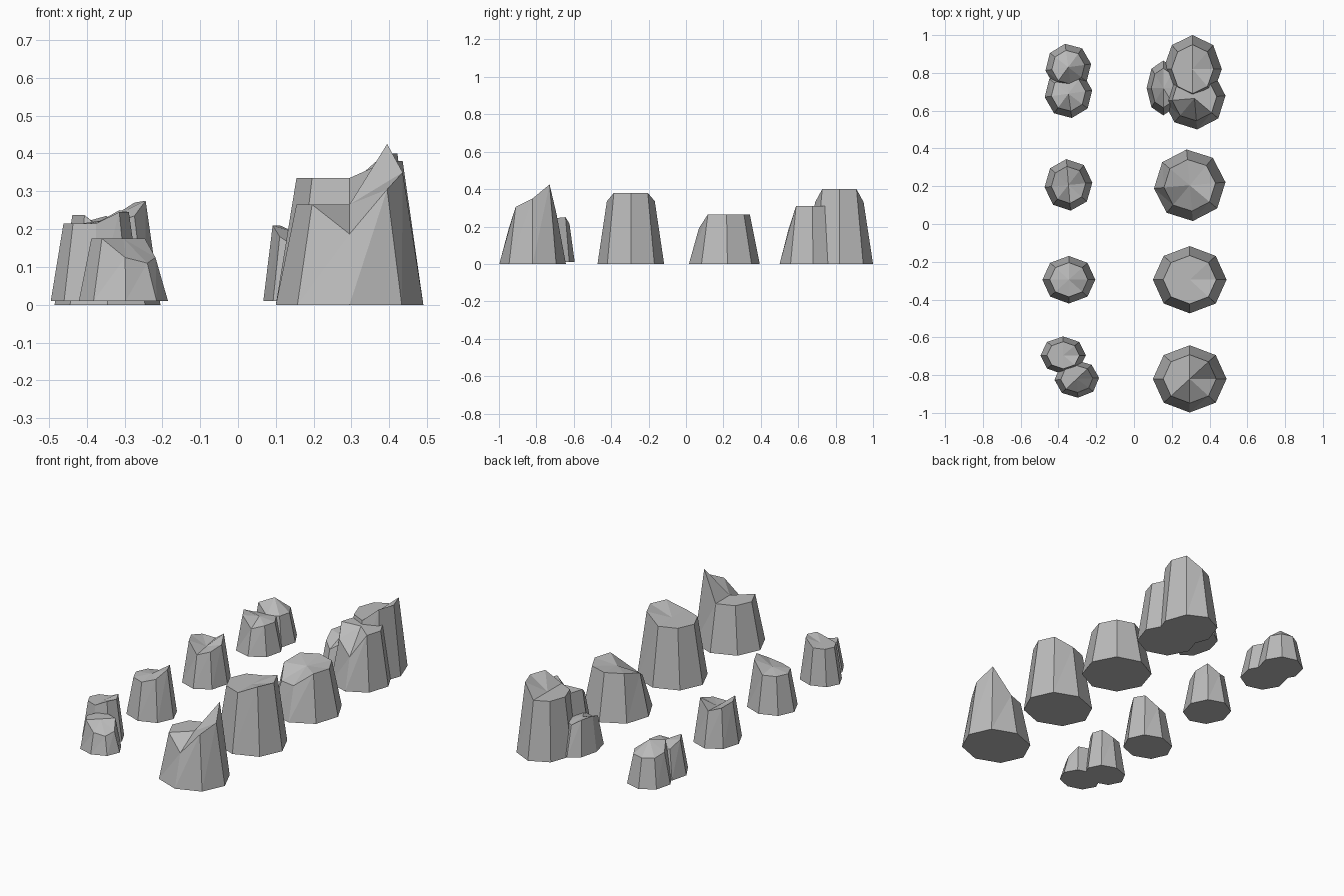
import bpy
import bmesh
from math import cos, sin, radians

default_cube = bpy.data.objects.get("Cube")
if default_cube:
    bpy.data.objects.remove(default_cube, do_unlink=True)

# Single stone colour
stone = bpy.data.materials.new("grey_stone")
stone.use_nodes = True
stone.diffuse_color = (0.5, 0.5, 0.5, 1)
stone.node_tree.nodes["Principled BSDF"].inputs["Base Color"].default_value = stone.diffuse_color

# Rim corners, counter-clockwise from +x
CORNERS = ("left", "back_left", "back", "back_right",
           "right", "front_right", "front", "front_left")


def rock(name, centre, radius, height, taper=0.72, turn=0, peak=None, bottom=0.0, **rim):
    """Eight-sided tapered stump; rim gives the height of each uneven top corner."""
    bm = bmesh.new()
    base, top = [], []
    for i, corner in enumerate(CORNERS):
        angle = radians(turn + 45 * i)
        dx, dy = radius[0] * cos(angle), radius[1] * sin(angle)
        base.append(bm.verts.new((dx, dy, bottom)))
        top.append(bm.verts.new((dx * taper, dy * taper, rim.get(corner, height))))
    middle = bm.verts.new((0, 0, height if peak is None else peak))
    for i in range(len(CORNERS)):
        j = (i + 1) % len(CORNERS)
        # Side split into triangles, then a fan to the middle of the top
        bm.faces.new((base[i], base[j], top[j]))
        bm.faces.new((base[i], top[j], top[i]))
        bm.faces.new((top[i], top[j], middle))
    bm.faces.new(base[::-1])
    mesh = bpy.data.meshes.new(name)
    bm.to_mesh(mesh)
    bm.free()
    mesh.materials.append(stone)
    obj = bpy.data.objects.new(name, mesh)
    obj.location = (centre[0], centre[1], 0)
    bpy.context.collection.objects.link(obj)
    return obj


# Large rocks, front to back
rock("peaked_large_rock", (0.295, -0.82), (0.195, 0.178), 0.265,
     left=0.35, back_left=0.425, front=0.187, front_left=0.305)
rock("tall_large_rock", (0.295, -0.295), (0.195, 0.178), 0.335,
     left=0.38, back_left=0.38, front_left=0.38)
rock("sloped_large_rock", (0.295, 0.205), (0.19, 0.19), 0.265, turn=5, peak=0.25,
     front_right=0.18, front=0.19, right=0.24)

# Large cluster at the back
rock("cluster_main_rock", (0.31, 0.82), (0.155, 0.18), 0.33,
     left=0.4, back_left=0.4, front_left=0.4)
rock("cluster_front_rock", (0.32, 0.665), (0.165, 0.165), 0.31, turn=5,
     front=0.18, front_right=0.25)
rock("cluster_side_rock", (0.155, 0.72), (0.088, 0.145), 0.18, bottom=0.01, peak=0.19,
     right=0.21, back_right=0.21, front=0.15)

# Small cluster at the front
rock("small_cluster_tall_rock", (-0.375, -0.695), (0.12, 0.1), 0.215,
     left=0.245, back_left=0.25, front_left=0.245, bottom=0.01)
rock("small_cluster_low_rock", (-0.303, -0.82), (0.118, 0.1), 0.175, bottom=0.01, turn=3,
     front=0.125, front_left=0.11, left=0.125)

# Single small rocks
rock("peaked_small_rock", (-0.345, -0.295), (0.14, 0.126), 0.21, peak=0.225,
     left=0.275, back_left=0.27, front_left=0.235)
rock("dented_small_rock", (-0.347, 0.207), (0.127, 0.137), 0.22, turn=5, peak=0.19,
     back_left=0.25, back=0.2, right=0.237, front_right=0.237, front=0.18, front_left=0.2)

# Small cluster at the back
rock("back_cluster_peaked_rock", (-0.348, 0.83), (0.122, 0.125), 0.165, turn=8, peak=0.235,
     front_right=0.22, right=0.18)
rock("back_cluster_low_rock", (-0.347, 0.69), (0.127, 0.13), 0.165, turn=8, peak=0.18,
     right=0.2, front_right=0.2, front=0.145)
